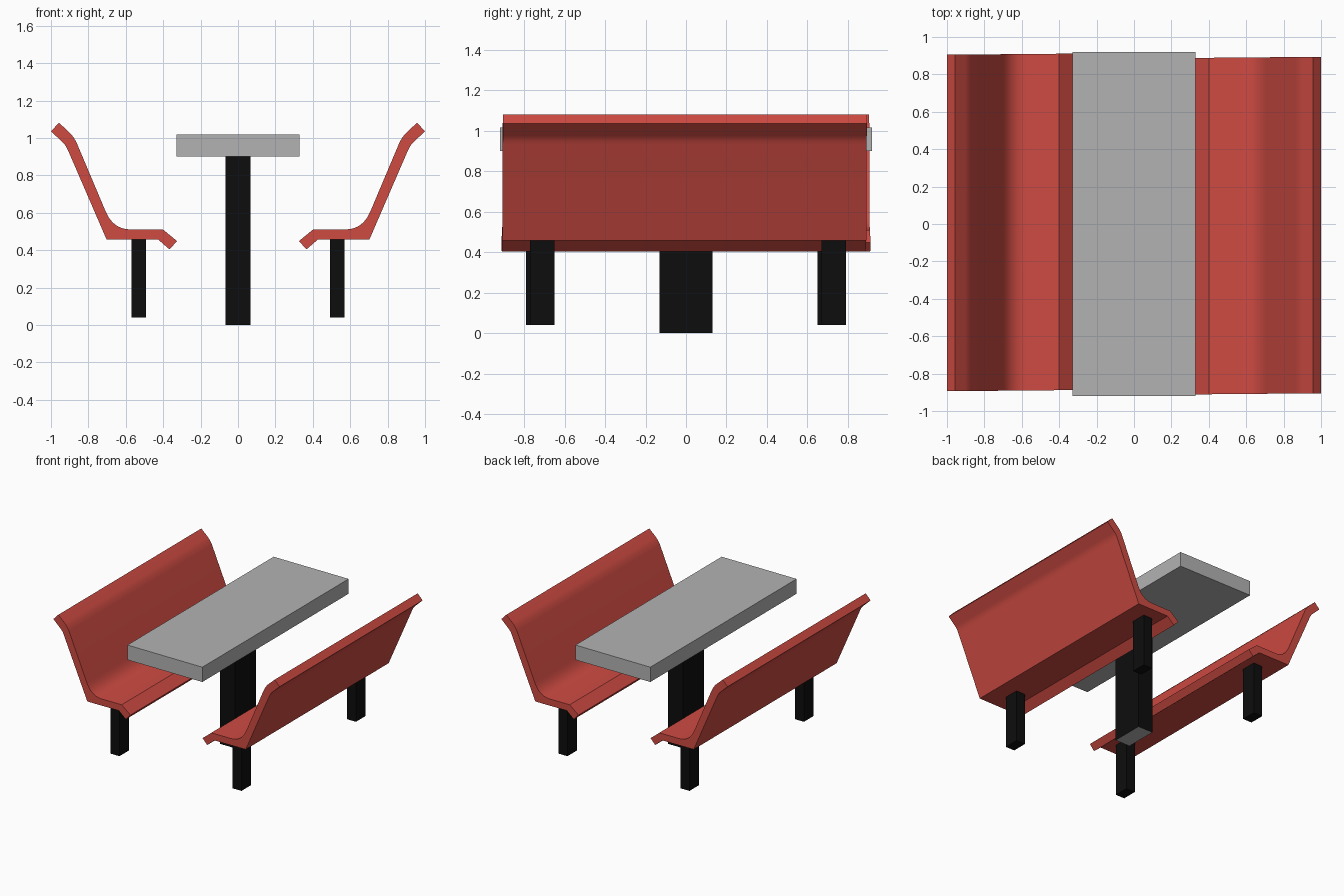
import bpy, bmesh
from math import radians, sin, cos
from mathutils import Matrix

if "Cube" in bpy.data.objects:
    bpy.data.objects.remove(bpy.data.objects["Cube"])


def material(name, color):
    m = bpy.data.materials.new(name)
    m.diffuse_color = (*color, 1)
    m.use_nodes = True
    m.node_tree.nodes["Principled BSDF"].inputs["Base Color"].default_value = m.diffuse_color
    return m


RED = material("red_plastic", (0.62, 0.07, 0.055))
BLACK = material("black_metal", (0.004, 0.004, 0.004))
GREY = material("grey_top", (0.45, 0.45, 0.45))


def finish(bm, name, mats):
    bmesh.ops.recalc_face_normals(bm, faces=bm.faces)
    mesh = bpy.data.meshes.new(name)
    bm.to_mesh(mesh)
    bm.free()
    for m in mats:
        mesh.materials.append(m)
    ob = bpy.data.objects.new(name, mesh)
    bpy.context.collection.objects.link(ob)
    return ob


def box(name, lo, hi, mats, turn=Matrix()):
    bm = bmesh.new()
    bmesh.ops.create_cube(bm, size=1)
    for v in bm.verts:
        v.co = [(a + b) / 2 + c * (b - a) for a, b, c in zip(lo, hi, v.co)]
    # a second material goes on the underside
    if len(mats) > 1:
        min(bm.faces, key=lambda f: f.calc_center_median().z).material_index = 1
    bm.transform(turn)
    return finish(bm, name, mats)


def bezier(a, b, c, n=6):
    return [tuple((1 - t) ** 2 * p + 2 * t * (1 - t) * q + t * t * r
                  for p, q, r in zip(a, b, c)) for t in (i / n for i in range(n + 1))]


# Bench cross-section: lip, seat, curved corner, backrest, flared top
profile = [(0.326, 0.449), (0.366, 0.404), (0.428, 0.458), (0.703, 0.458)]
profile += bezier((0.908, 0.932), (0.922, 0.965), (0.938, 0.977), 3)
profile += [(1.0, 1.036), (0.957, 1.081)]
profile += bezier((0.902, 1.03), (0.882, 1.012), (0.863, 0.975), 5)
profile += bezier((0.708, 0.608), (0.667, 0.511), (0.575, 0.511), 8)
profile += [(0.402, 0.511)]


def bench(name, turn):
    bm = bmesh.new()
    verts = [bm.verts.new((x, -0.914 + 0.009 * x, z)) for x, z in profile]
    face = bm.faces.new(verts)
    ext = bmesh.ops.extrude_face_region(bm, geom=[face])["geom"]
    bmesh.ops.translate(bm, vec=(0, 1.799, 0),
                        verts=[g for g in ext if isinstance(g, bmesh.types.BMVert)])
    bm.transform(turn)
    ob = finish(bm, name, [RED])
    bpy.ops.object.select_all(action='DESELECT')
    ob.select_set(True)
    bpy.context.view_layer.objects.active = ob
    bpy.ops.object.shade_smooth_by_angle(angle=radians(25))


# Table
box("table_top", (-0.33, -0.92, 0.9), (0.33, 0.92, 1.018), [GREY])
box("table_post", (-0.066, -0.13, 0), (0.066, 0.13, 0.9), [BLACK, GREY])

# Two benches, the second turned half round
for side, angle in (("right", 0), ("left", 180)):
    turn = Matrix.Rotation(radians(angle), 4, 'Z')
    bench(side + "_bench", turn)
    for end, y in (("a", -0.77), ("b", 0.67)):
        box(f"{side}_bench_leg_{end}", (0.491, y, 0.04), (0.57, y + 0.12, 0.458), [BLACK], turn)
